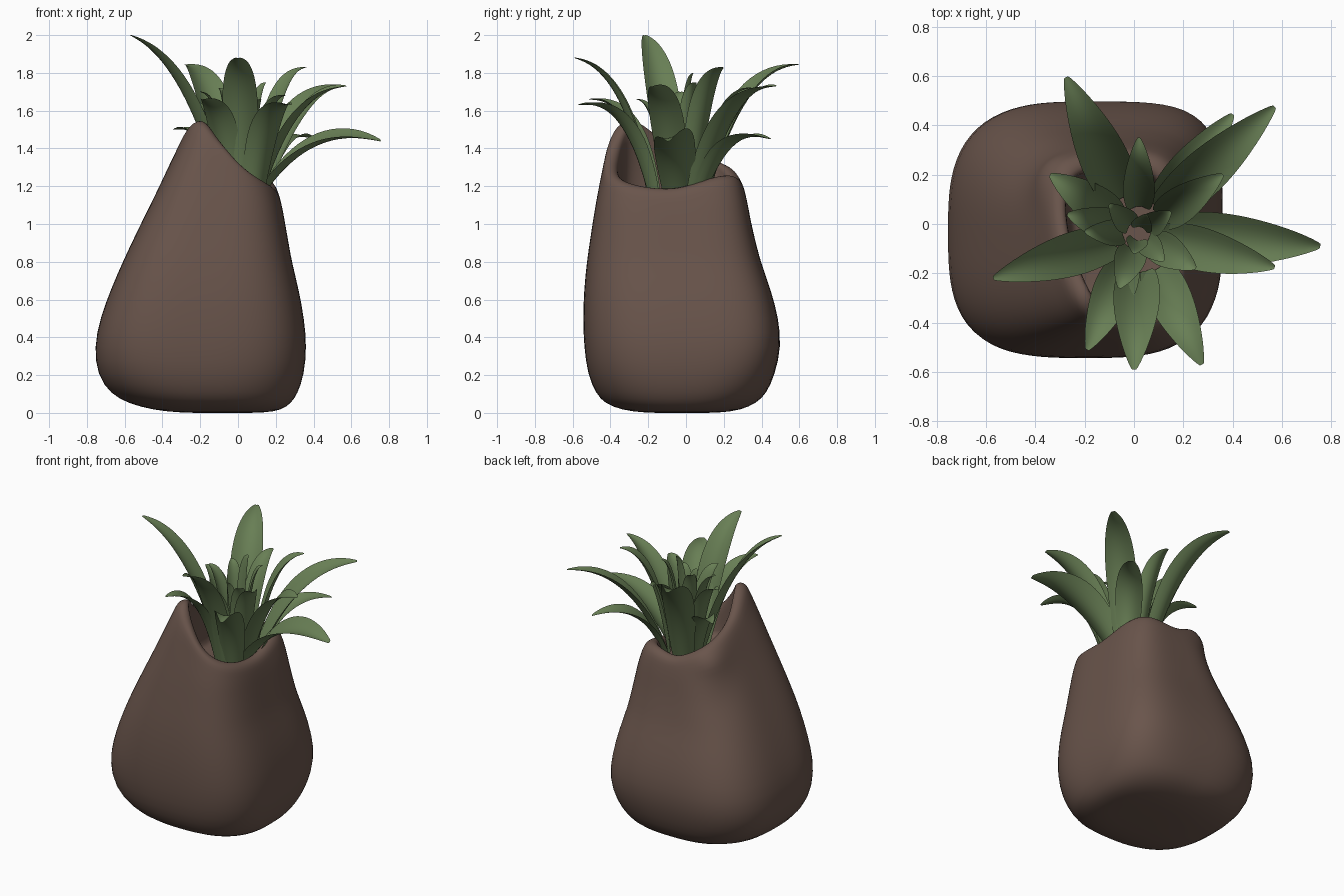
import bpy, math
from mathutils import Vector

if "Cube" in bpy.data.objects:
    bpy.data.objects.remove(bpy.data.objects["Cube"])


def material(name, rgb):
    m = bpy.data.materials.new(name)
    m.diffuse_color = (*rgb, 1)
    m.use_nodes = True
    m.node_tree.nodes["Principled BSDF"].inputs["Base Color"].default_value = m.diffuse_color
    return m


brown = material("clay brown", (0.142, 0.09, 0.071))
green = material("leaf green", (0.138, 0.21, 0.09))


def make(name, verts, faces, mat, subdiv=1):
    me = bpy.data.meshes.new(name)
    me.from_pydata(verts, [], faces)
    me.materials.append(mat)
    for p in me.polygons:
        p.use_smooth = True
    ob = bpy.data.objects.new(name, me)
    bpy.context.collection.objects.link(ob)
    if subdiv:
        s = ob.modifiers.new("smooth", "SUBSURF")
        s.levels = s.render_levels = subdiv
    return ob


# ---- lopsided pot: rounded-square rings (z, xmin, xmax, ymin, ymax)
BOUNDS = [
    (0.00, -0.30, 0.14, -0.22, 0.18), (0.015, -0.45, 0.23, -0.34, 0.29),
    (0.05, -0.58, 0.28, -0.43, 0.37), (0.10, -0.675, 0.315, -0.475, 0.425),
    (0.20, -0.745, 0.35, -0.52, 0.47), (0.35, -0.762, 0.364, -0.54, 0.505),
    (0.50, -0.73, 0.35, -0.545, 0.49), (0.65, -0.675, 0.322, -0.54, 0.45),
    (0.80, -0.61, 0.285, -0.525, 0.395), (1.00, -0.515, 0.25, -0.495, 0.345),
    (1.10, -0.465, 0.232, -0.48, 0.328), (1.20, -0.415, 0.205, -0.46, 0.305),
    (1.30, -0.37, 0.17, -0.44, 0.27), (1.40, -0.32, 0.14, -0.42, 0.25),
    (1.56, -0.26, 0.10, -0.37, 0.22)]
# rim height every 45 degrees, from +x counter-clockwise
RIM = [1.19, 1.26, 1.24, 1.33, 1.42, 1.55, 1.43, 1.24]
CORNER = [4.4, 3.0, 3.4, 3.2]  # squareness of each quadrant, same order
SEG = 48


def bounds(z):
    for a, b in zip(BOUNDS, BOUNDS[1:]):
        if z <= b[0]:
            f = (z - a[0]) / (b[0] - a[0])
            return [p + (q - p) * f for p, q in zip(a[1:], b[1:])]
    return BOUNDS[-1][1:]


def rim(i):
    u = i / SEG * 8
    k, f = int(u), u - int(u)
    a, b, c, d = (RIM[(k + j) % 8] for j in (-1, 0, 1, 2))
    return b + 0.5 * f * (c - a + f * (2*a - 5*b + 4*c - d + f * (3*(b - c) + d - a)))


def ring_point(i, z, inset=0.0, zb=None):
    zb = z if zb is None else zb
    x0, x1, y0, y1 = bounds(zb)
    t = 2 * math.pi * i / SEG
    c, s = math.cos(t), math.sin(t)
    n = CORNER[int(4 * i / SEG)]
    n = 2.5 + (n - 2.5) * min(1, zb / 0.3)  # rounder towards the base
    r = (abs(c) ** n + abs(s) ** n) ** (-1 / n)
    # pinched corner at the back left of the rim, with a hollow below it
    near = math.exp(-((math.degrees(t) - 138) / 16) ** 2)
    r += near * (0.13 * math.exp(-((zb - 1.25) / 0.07) ** 2) - 0.04 * math.exp(-((zb - 1.0) / 0.12) ** 2))
    return ((x0 + x1) / 2 + ((x1 - x0) / 2 - inset) * r * c,
            (y0 + y1) / 2 + ((y1 - y0) / 2 - inset) * r * s, z)


rings = [[ring_point(i, b[0]) for i in range(SEG)] for b in BOUNDS[:9]]
for f in (0.2, 0.4, 0.6, 0.75, 0.88, 1.0):
    rings.append([ring_point(i, 0.8 + (rim(i) - 0.03 - 0.8) * f) for i in range(SEG)])
for inset, drop in ((0.014, 0.008), (0.036, 0.0), (0.065, 0.012), (0.08, 0.05)):  # rounded lip
    rings.append([ring_point(i, rim(i) - drop, inset) for i in range(SEG)])
for z in (1.14, 1.10):  # inner wall
    rings.append([ring_point(i, z, 0.09, min(rim(i) - 0.03, 1.35)) for i in range(SEG)])
verts = [p for r in rings for p in r]
faces = []
for r in range(len(rings) - 1):
    for i in range(SEG):
        j = (i + 1) % SEG
        faces.append((r*SEG + i, r*SEG + j, (r+1)*SEG + j, (r+1)*SEG + i))
n = len(verts)
verts += [(-0.08, -0.02, 0.0), (-0.07, -0.06, 1.10)]  # base and inside floor centres
last = n - SEG
for i in range(SEG):
    j = (i + 1) % SEG
    faces += [(j, i, n), (last + i, last + j, n + 1)]
make("pot", verts, faces, brown)

# ---- leaves: tip x, y, z, half width, extra height of the arch, roll in degrees
LEAVES = [
    (0.755, -0.09, 1.44, 0.11, 0.13, 22), (0.57, 0.475, 1.73, 0.095, 0.02, 10),
    (0.40, 0.445, 1.45, 0.085, 0.10, 0), (-0.275, 0.595, 1.845, 0.10, 0.0, 0),
    (-0.57, -0.22, 2.0, 0.09, -0.12, 0), (-0.19, -0.51, 1.66, 0.085, 0.03, 0),
    (0.0, -0.59, 1.88, 0.095, -0.05, 0), (0.275, -0.57, 1.63, 0.09, 0.07, 0),
    (0.57, -0.175, 1.73, 0.09, 0.0, 15), (0.36, 0.20, 1.83, 0.075, 0.0, 0),
    (-0.34, 0.20, 1.50, 0.08, 0.06, 0), (0.02, 0.35, 1.72, 0.065, 0.02, 0),
    (-0.27, 0.04, 1.65, 0.07, 0.02, 0), (0.25, -0.18, 1.68, 0.07, 0.02, 0),
    (-0.06, -0.26, 1.66, 0.065, 0.0, 0), (-0.20, -0.03, 1.70, 0.055, 0.0, 0),
    (0.15, 0.05, 1.75, 0.05, 0.0, 0), (-0.10, 0.08, 1.72, 0.05, 0.0, 0),
    (0.12, -0.15, 1.66, 0.05, 0.0, 0), (0.05, 0.04, 1.80, 0.045, 0.0, 0),
    (0.0, -0.12, 1.66, 0.045, 0.0, 0)]
WIDTH = (0.65, 0.8, 0.9, 0.97, 1.0, 0.98, 0.91, 0.79, 0.62, 0.41, 0.12)
CENTRE = Vector((0.02, -0.04, 0))


def leaf(k, x, y, z, w, arch, roll):
    tip = Vector((x, y, z))
    out = Vector((x, y, 0)) - CENTRE
    reach = out.length
    out.normalize()
    side = Vector((-out.y, out.x, 0))
    spread = min(0.07 + 0.09 * abs(out.y), reach * 0.27)  # mouth is longer in y
    base = CENTRE + out * spread + Vector((0, 0, 1.12))
    ctrl = CENTRE + out * reach * 0.48 + Vector((0, 0, z + arch))
    vs, fs = [], []
    m = len(WIDTH) - 1
    ra = math.radians(roll)
    for r, wf in enumerate(WIDTH):
        t = r / m
        p = base * (1-t)**2 + ctrl * 2*t*(1-t) + tip * t*t
        tan = ((ctrl - base) * (1-t) + (tip - ctrl) * t).normalized()
        nor = tan.cross(side).normalized()
        if nor.dot(Vector((0, 0, 1)) - out) < 0:
            nor = -nor
        sd = side * math.cos(ra * t) + nor * math.sin(ra * t)
        for s in (-1, -0.5, 0, 0.5, 1):  # trough section
            vs.append(p + sd * (s * w * wf) + nor * (0.5 * w * wf * (s*s - 0.4) * (1 - 0.3*t)))
    for r in range(m):
        for c in range(4):
            a = r * 5 + c
            fs.append((a, a + 5, a + 6, a + 1))
    make("leaf_%02d" % (k + 1), vs, fs, green)


for k, spec in enumerate(LEAVES):
    leaf(k, *spec)
